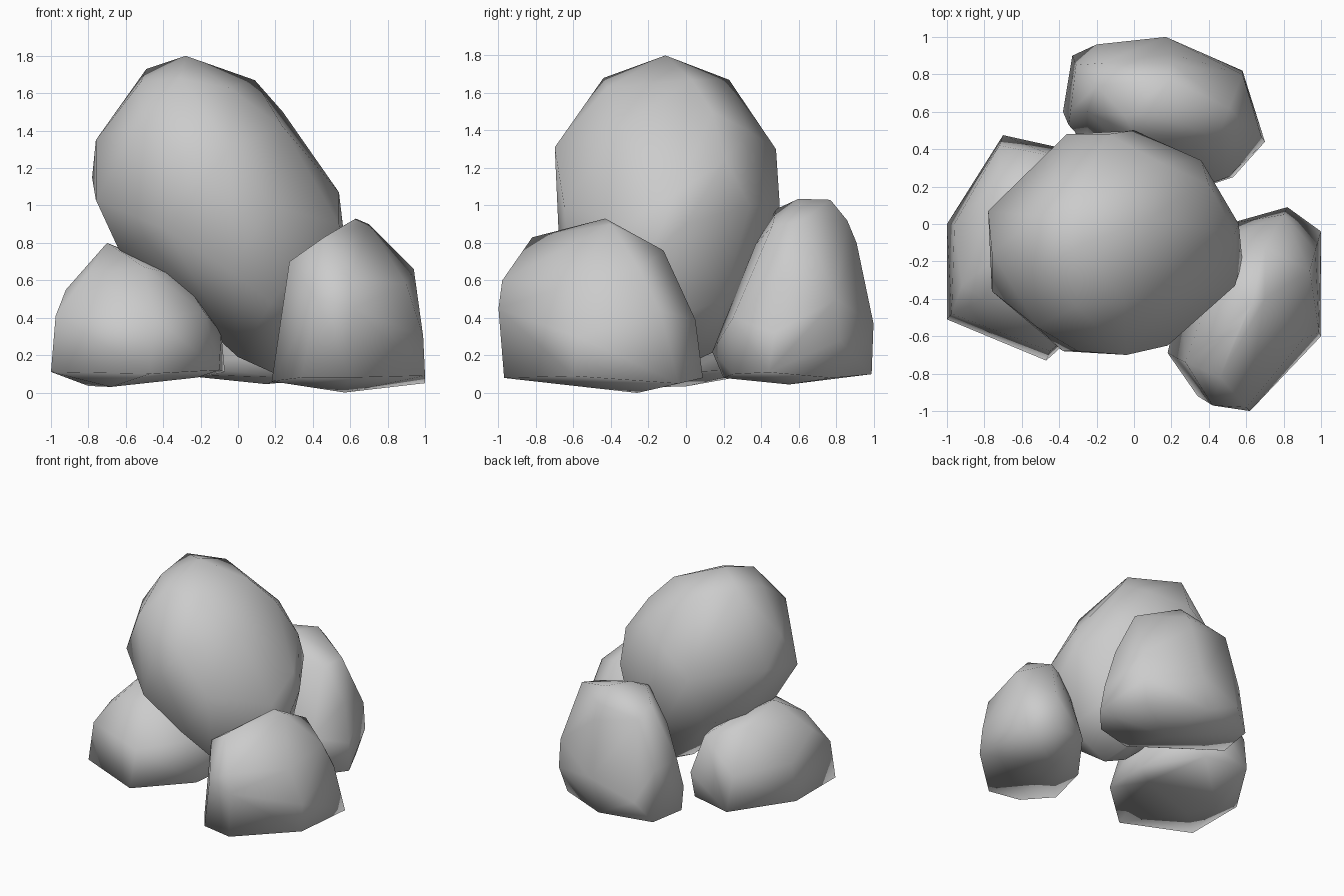
import bpy, bmesh, math

stone = bpy.data.materials.new("stone_grey")
stone.diffuse_color = (0.6, 0.6, 0.6, 1)


def boulder(name, corners):
    """Faceted stone: hull around its corner points, smooth shaded."""
    bm = bmesh.new()
    for p in corners:
        bm.verts.new(p)
    bmesh.ops.convex_hull(bm, input=bm.verts[:])
    loose = [v for v in bm.verts if not v.link_faces]
    bmesh.ops.delete(bm, geom=loose, context='VERTS')
    # merge nearly flat triangles into larger facets
    bmesh.ops.dissolve_limit(bm, angle_limit=math.radians(2),
                             verts=bm.verts[:], edges=bm.edges[:])
    bmesh.ops.recalc_face_normals(bm, faces=bm.faces[:])
    for f in bm.faces:
        f.smooth = True
    mesh = bpy.data.meshes.new(name)
    bm.to_mesh(mesh)
    bm.free()
    mesh.materials.append(stone)
    obj = bpy.data.objects.new(name, mesh)
    bpy.context.collection.objects.link(obj)
    return obj


# Large leaning stone resting on the others
boulder("top_boulder", [
    (-.28, -.11, 1.80), (-.49, .04, 1.73), (.09, .03, 1.67),
    (-.31, -.44, 1.68), (-.05, -.42, 1.63), (-.27, .23, 1.67),
    (-.52, -.25, 1.66),
    (.24, .14, 1.50), (.14, .33, 1.40), (-.52, -.55, 1.44), (.40, .21, 1.24),
    (-.76, -.15, 1.35), (-.78, .07, 1.15), (-.76, -.36, 1.03),
    (-.38, -.68, .87), (-.30, -.68, 1.25), (-.04, -.70, 1.31),
    (.18, -.65, 1.00), (.24, -.35, 1.42),
    (.54, -.33, .90), (.54, -.05, 1.07), (.56, .0, .90), (.58, -.20, .72),
    (.36, .34, 1.0), (0, .50, 1.00), (-.14, .48, 1.30), (-.36, .48, 1.12),
    (-.64, -.24, .77), (-.60, .08, .74), (-.04, -.67, .65),
    (.18, -.60, .48), (.45, -.20, .35), (.20, -.10, .10), (0, -.10, .19),
    (.10, .15, .22), (.35, .20, .50), (-.09, .42, .66), (-.40, .36, .70),
])

# Supporting stone on the left
boulder("left_boulder", [
    (-1, 0, .11), (-1, -.51, .11), (-.47, -.73, .10), (-.10, -.40, .12),
    (-.07, 0, .11), (-.36, .40, .13), (-.70, .475, .12),
    (-.80, 0, .035), (-.68, -.20, .03), (-.22, -.10, .08),
    (-.975, -.48, .41), (-.96, 0, .41), (-.92, -.33, .55),
    (-.45, -.68, .40), (-.72, .42, .40), (-.09, -.15, .32),
    (-.30, .37, .30), (-.42, .36, .63), (-.18, -.37, .43),
    (-.70, -.15, .80), (-.55, .10, .74), (-.30, -.25, .62),
    (-.50, -.45, .67), (-.72, .22, .72), (-.80, -.40, .64),
])

# Supporting stone at the front right
boulder("right_boulder", [
    (.18, -.69, .06), (.34, -.92, .08), (.60, -.97, .08), (1, -.60, .09),
    (1, -.04, .05), (.82, .09, .08), (.50, 0, .14), (.57, -.26, 0),
    (.25, -.35, .08),
    (.42, -.97, .50), (.62, -1, .45), (.60, -.98, .60),
    (.99, -.58, .30), (.97, -.14, .44),
    (.80, .05, .39), (.23, -.72, .30), (.55, -.05, .40), (.90, -.62, .58),
    (.63, -.43, .93), (.56, -.55, .89), (.46, -.82, .83), (.275, -.74, .70),
    (.94, -.25, .66), (.70, -.12, .76), (.70, -.40, .90), (.45, -.25, .75),
])

# Supporting stone at the back
boulder("back_boulder", [
    (-.38, .60, .10), (-.33, .90, .10), (-.20, .96, .25), (.10, .99, .10),
    (.53, .78, .08), (.58, .82, .28), (.70, .44, .11), (.53, .25, .10),
    (.25, .20, .08), (-.25, .42, .14), (.15, .55, .045), (.20, .14, .22),
    (-.35, .53, .26), (-.34, .60, .50), (-.31, .85, .50), (.17, 1, .37),
    (.58, .80, .50), (.68, .47, .32), (.50, .25, .40), (.20, .22, .35),
    (.61, .51, .62),
    (-.25, .60, .78), (-.20, .74, .97), (-.17, .86, .88), (.20, .91, .80),
    (.20, .86, .92), (.19, .77, 1.03), (.08, .60, 1.035), (-.05, .58, 1.02),
    (.51, .62, .92), (.45, .46, .89), (0, .48, .98),
    (.20, .37, .79),
])
